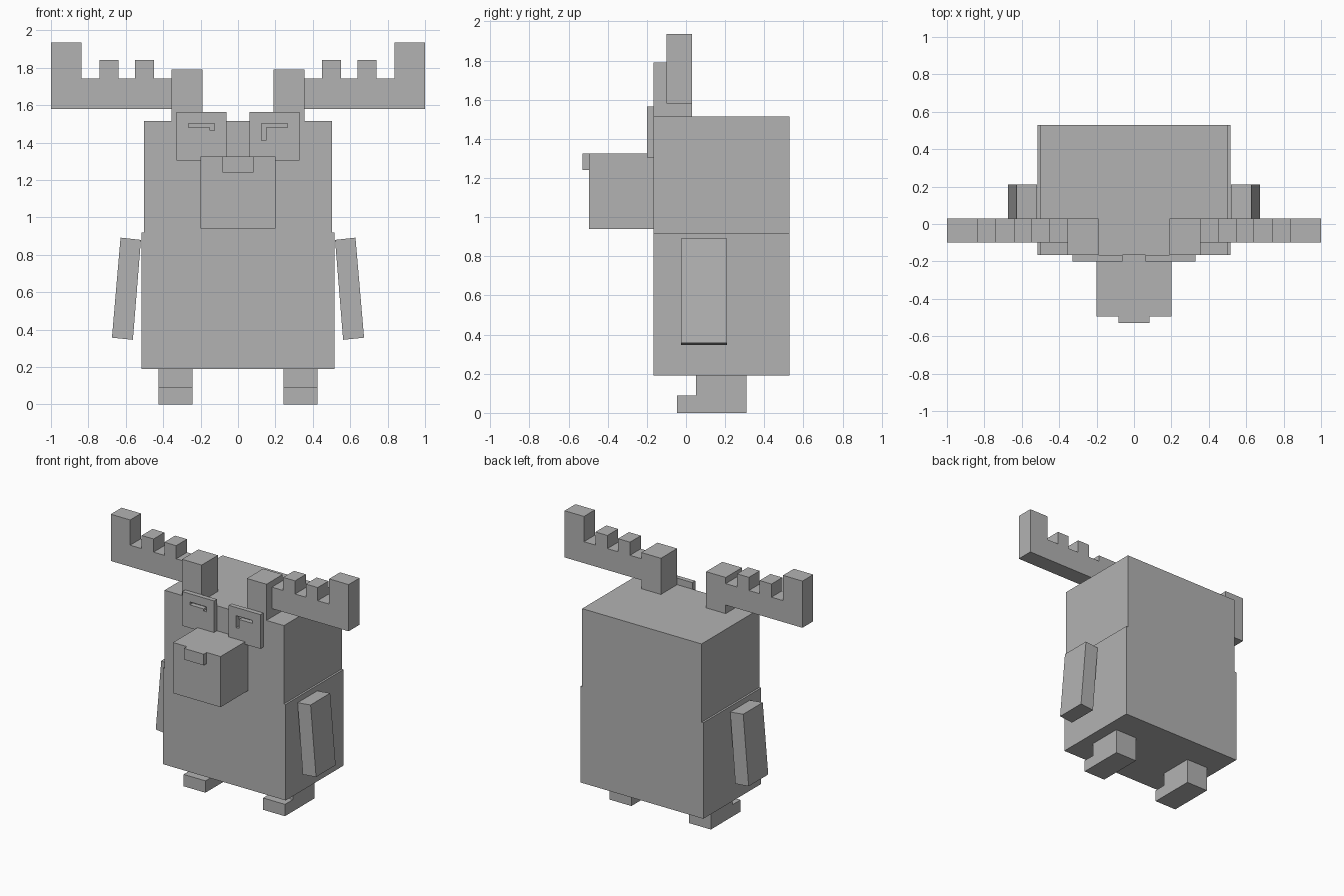
import bpy
import bmesh

cube = bpy.data.objects.get("Cube")
if cube:
    bpy.data.objects.remove(cube, do_unlink=True)

grey = bpy.data.materials.new("plain grey")
grey.use_nodes = True
GREY = (0.45, 0.45, 0.45, 1)
grey.diffuse_color = GREY
grey.node_tree.nodes["Principled BSDF"].inputs["Base Color"].default_value = GREY


def prism(name, points, low, high, axis="y", side=1):
    """Extrude an xz profile along y, or a yz profile along x; side=-1 mirrors in x."""
    def place(p, t):
        return (side * p[0], t, p[1]) if axis == "y" else (side * t, p[0], p[1])
    bm = bmesh.new()
    near = [bm.verts.new(place(p, low)) for p in points]
    far = [bm.verts.new(place(p, high)) for p in points]
    bm.faces.new(near)
    bm.faces.new(far)
    for i in range(len(points)):
        j = (i + 1) % len(points)
        bm.faces.new((near[i], near[j], far[j], far[i]))
    bmesh.ops.recalc_face_normals(bm, faces=bm.faces)
    mesh = bpy.data.meshes.new(name)
    bm.to_mesh(mesh)
    bm.free()
    mesh.materials.append(grey)
    obj = bpy.data.objects.new(name, mesh)
    bpy.context.collection.objects.link(obj)
    return obj


def rect(x0, x1, z0, z1):
    return [(x0, z0), (x1, z0), (x1, z1), (x0, z1)]


def cut(target, cutter):
    mod = target.modifiers.new("recess", "BOOLEAN")
    mod.operation = "DIFFERENCE"
    mod.solver = "EXACT"
    mod.object = cutter
    cutter.hide_render = True
    bpy.context.view_layer.objects.active = target
    bpy.ops.object.modifier_apply(modifier=mod.name)
    bpy.data.objects.remove(cutter, do_unlink=True)


FRONT, BACK = -0.165, 0.53

# Torso and slightly narrower head in one stepped block
outline = [(0.517, 0.19), (0.517, 0.92), (0.502, 0.92), (0.502, 1.515)]
prism("body", outline + [(-x, z) for x, z in reversed(outline)], FRONT, BACK)

# Muzzle and nose
prism("muzzle", rect(-0.2, 0.2, 0.94, 1.325), -0.495, FRONT)
prism("nose", rect(-0.083, 0.083, 1.24, 1.325), -0.53, -0.495)

# Antler outline with two short tines and a tall end
antler = [(0.355, 1.58), (1.0, 1.58), (1.0, 1.935), (0.837, 1.935), (0.837, 1.743)]
for inner, outer in ((0.64, 0.74), (0.45, 0.55)):
    antler += [(outer, 1.743), (outer, 1.843), (inner, 1.843), (inner, 1.743)]
antler.append((0.355, 1.743))

arm = [(0.519, 0.88), (0.628, 0.892), (0.674, 0.357), (0.562, 0.346)]
foot = [(-0.045, 0), (0.31, 0), (0.31, 0.19), (0.05, 0.19), (0.05, 0.09), (-0.045, 0.09)]

for label, side, drop in (("left", 1, 1.412), ("right", -1, 1.465)):
    prism(label + "_antler_base", rect(0.19, 0.355, 1.515, 1.79), FRONT, 0.03, side=side)
    prism(label + "_antler", antler, -0.1, 0.03, side=side)
    prism(label + "_arm", arm, -0.025, 0.21, side=side)
    prism(label + "_leg", foot, 0.242, 0.426, axis="x", side=side)

    # Eye plate with a bent slit cut through it
    eye = prism(label + "_eye", rect(0.062, 0.328, 1.305, 1.565), -0.2, FRONT, side=side)
    slit = [(0.125, drop), (0.149, drop), (0.149, 1.481), (0.264, 1.481),
            (0.264, 1.503), (0.125, 1.503)]
    cut(eye, prism(label + "_slit", slit, -0.25, -0.1, side=side))
